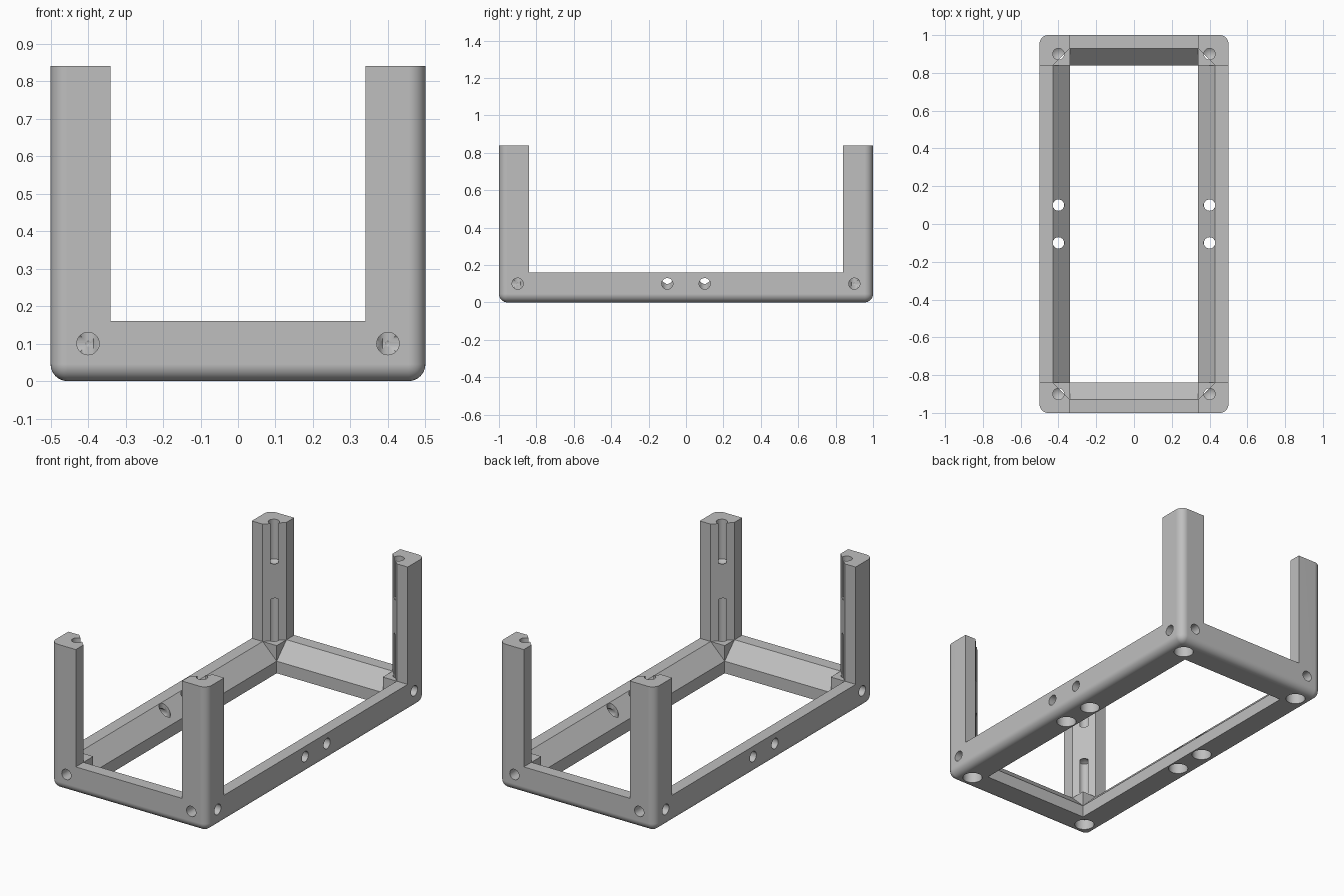
import bpy, bmesh, math
from mathutils import Matrix, Vector

if "Cube" in bpy.data.objects:
    bpy.data.objects.remove(bpy.data.objects["Cube"], do_unlink=True)

HX, HY, TOP = 0.5, 1.0, 0.84      # half width, half length, post height
BAR, CH = 0.16, 0.09              # bar thickness and inner chamfer
IX, IY = HX - BAR, HY - BAR       # clear opening
HOLE = 0.03                       # screw hole radius
INSET = 0.1                       # screw axis distance from outer faces


def make(name, bm):
    bmesh.ops.recalc_face_normals(bm, faces=bm.faces)
    mesh = bpy.data.meshes.new(name)
    bm.to_mesh(mesh)
    bm.free()
    obj = bpy.data.objects.new(name, mesh)
    bpy.context.collection.objects.link(obj)
    return obj


def prism(name, outline, place, start, end):
    """Extrude a mirrored outline; place maps (u, v, depth) to a point."""
    bm = bmesh.new()
    loop = outline + [(-u, v) for u, v in reversed(outline)]
    face = bm.faces.new([bm.verts.new(place(u, v, start)) for u, v in loop])
    ext = bmesh.ops.extrude_face_region(bm, geom=[face])["geom"]
    move = Vector(place(0, 0, end)) - Vector(place(0, 0, start))
    verts = [g for g in ext if isinstance(g, bmesh.types.BMVert)]
    bmesh.ops.translate(bm, vec=move, verts=verts)
    return make(name, bm)


def drill(bm, profile, origin, direction):
    """Revolve (radius, depth) points round an axis to make a drill shape."""
    turn = Vector((0, 0, 1)).rotation_difference(Vector(direction)).to_matrix().to_4x4()
    part = bmesh.new()
    verts = [part.verts.new((r, 0, d)) for r, d in profile]
    edges = [part.edges.new(pair) for pair in zip(verts, verts[1:])]
    bmesh.ops.spin(part, geom=verts + edges, cent=(0, 0, 0), axis=(0, 0, 1),
                   angle=math.tau, steps=28)
    bmesh.ops.remove_doubles(part, verts=part.verts, dist=0.0001)
    part.transform(Matrix.Translation(origin) @ turn)
    temp = bpy.data.meshes.new("drill_part")
    part.to_mesh(temp)
    part.free()
    bm.from_mesh(temp)
    bpy.data.meshes.remove(temp)


# Rounded outer block: bottom and upright edges rounded, top edges sharp
bm = bmesh.new()
bmesh.ops.create_cube(bm, size=1, matrix=Matrix.Translation((0, 0, TOP / 2))
                      @ Matrix.Diagonal((2 * HX, 2 * HY, TOP, 1)))
round_edges = [e for e in bm.edges if min(v.co.z for v in e.verts) < 0.01]
bmesh.ops.bevel(bm, geom=round_edges, offset=0.045, segments=8,
                profile=0.5, affect='EDGES')
frame = make("corner_post_frame", bm)


# Openings that leave chamfered rails and posts
def opening(half, outer):
    return [(half, -0.1), (half, BAR - CH), (half + CH, BAR), (outer, BAR), (outer, 1)]


cutters = [
    prism("long_opening", opening(IX, 0.6), lambda u, v, d: (u, d, v), -IY, IY),
    prism("cross_opening", opening(IY, 1.1), lambda u, v, d: (d, u, v), -IX, IX),
    prism("post_opening", [(IX, -IY - CH), (IX + CH, -IY), (IX + CH, IY), (IX, IY + CH)],
          lambda u, v, d: (u, v, d), BAR, 1),
]

# Screw holes: upright, sideways and lengthways
upright, sideways, lengthways = bmesh.new(), bmesh.new(), bmesh.new()
blind = [(0, -0.05), (HOLE, -0.05), (HOLE, 0.115), (0, 0.135)]
post_top = [(0, -0.05), (HOLE, -0.05), (HOLE, 0.23), (0, 0.25)]


def counterbored(depth):
    return [(0, -0.05), (0.053, -0.05), (0.053, 0.06), (HOLE, 0.06),
            (HOLE, depth), (0, depth + 0.02)]


for sx in (-1, 1):
    x = sx * (HX - INSET)
    for sy in (-1, 1):
        y = sy * (HY - INSET)
        drill(upright, post_top, (x, y, TOP), (0, 0, -1))
        drill(upright, counterbored(0.4), (x, y, 0), (0, 0, 1))
        drill(upright, counterbored(0.25), (x, sy * INSET, 0), (0, 0, 1))
        drill(lengthways, blind, (x, sy * HY, INSET), (0, -sy, 0))
        for hole_y in (y, sy * INSET):
            drill(sideways, blind, (sx * HX, hole_y, INSET), (-sx, 0, 0))
cutters += [make("upright_drills", upright), make("sideways_drills", sideways),
            make("lengthways_drills", lengthways)]

# Cut everything, bake the result and remove the cutters
for cutter in cutters:
    mod = frame.modifiers.new(cutter.name, 'BOOLEAN')
    mod.operation, mod.solver, mod.object = 'DIFFERENCE', 'EXACT', cutter
    cutter.hide_render = True
graph = bpy.context.evaluated_depsgraph_get()
graph.update()
baked = bpy.data.meshes.new_from_object(frame.evaluated_get(graph))
frame.modifiers.clear()
frame.data = baked
for cutter in cutters:
    bpy.data.objects.remove(cutter, do_unlink=True)

# Plain grey finish
grey = bpy.data.materials.new("plain_grey")
grey.use_nodes = True
colour = (0.52, 0.52, 0.52, 1)
grey.diffuse_color = colour
grey.node_tree.nodes["Principled BSDF"].inputs["Base Color"].default_value = colour
frame.data.materials.clear()
frame.data.materials.append(grey)

# Smooth rounded edges and holes, keep flats crisp
bpy.ops.object.select_all(action='DESELECT')
frame.select_set(True)
bpy.context.view_layer.objects.active = frame
bpy.ops.object.shade_smooth_by_angle(angle=math.radians(30))
frame.modifiers.new("flat_faces", 'WEIGHTED_NORMAL').keep_sharp = True
